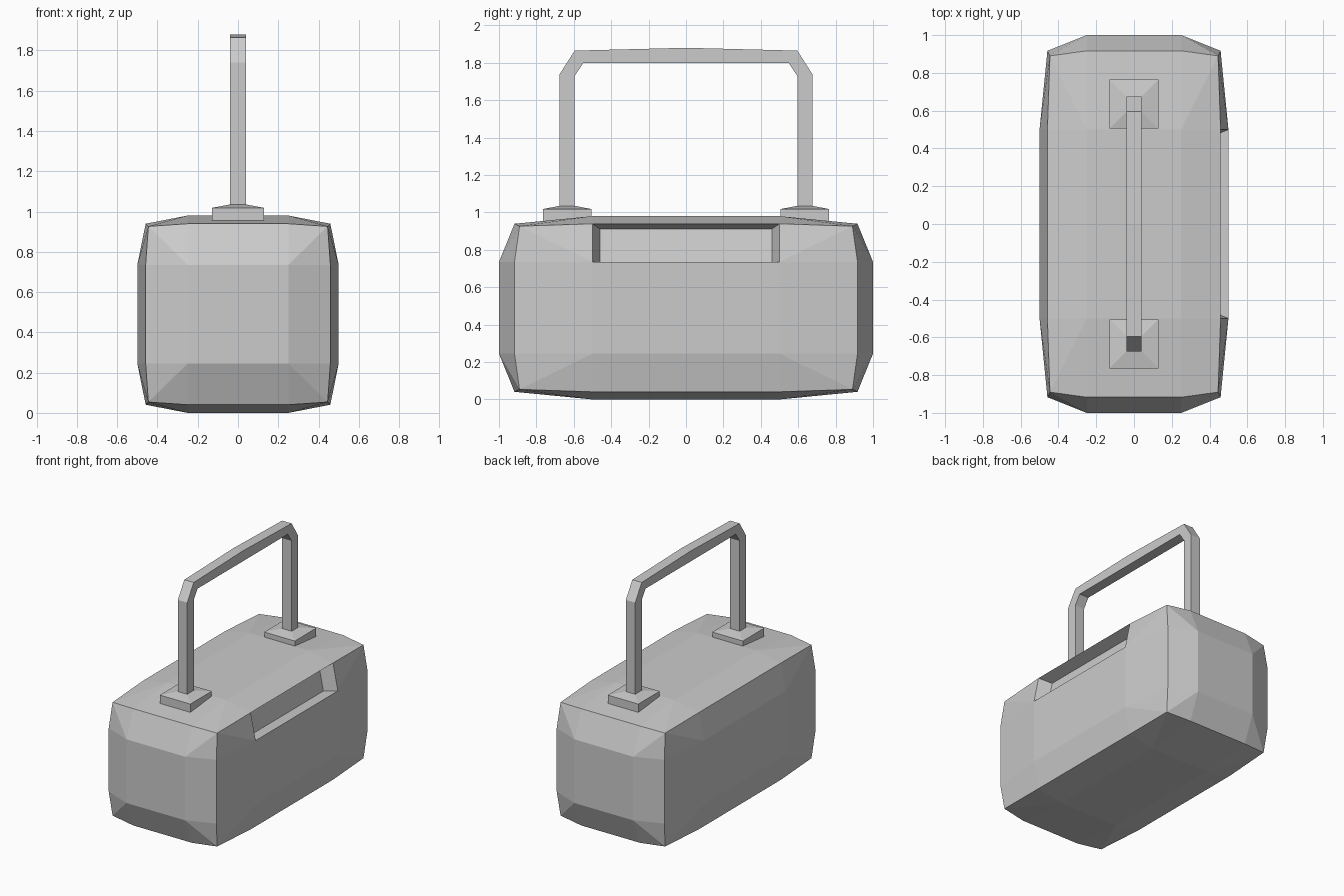
import bpy, bmesh
from mathutils import Vector

old = bpy.data.objects.get("Cube")
if old:
    bpy.data.objects.remove(old)

grey = bpy.data.materials.new("plain_grey")
grey.use_nodes = True
grey.diffuse_color = (0.6, 0.6, 0.6, 1)
grey.node_tree.nodes["Principled BSDF"].inputs["Base Color"].default_value = (0.6, 0.6, 0.6, 1)


def finish(bm, name):
    bmesh.ops.recalc_face_normals(bm, faces=bm.faces[:])
    mesh = bpy.data.meshes.new(name)
    bm.to_mesh(mesh)
    bm.free()
    mesh.materials.append(grey)
    obj = bpy.data.objects.new(name, mesh)
    bpy.context.collection.objects.link(obj)
    return obj


def bridge(bm, ring_a, ring_b):
    n = len(ring_a)
    for i in range(n):
        j = (i + 1) % n
        bm.faces.new((ring_a[i], ring_a[j], ring_b[j], ring_b[i]))


# Body: a three-by-three panelled box whose edges and corners are pulled in
HALF = Vector((0.5, 1.0, 0.49))
PULL = {1: 1.0, 2: 0.917, 3: 0.89}
STEPS = (-1, -0.5, 0.5, 1)

bm = bmesh.new()
verts = {}


def body_vert(key):
    if key not in verts:
        outer = PULL[sum(abs(c) == 1 for c in key)]
        co = [c * (outer if abs(c) == 1 else 1) * h for c, h in zip(key, HALF)]
        verts[key] = bm.verts.new((co[0], co[1], co[2] + HALF.z))
    return verts[key]


recess_face = None
for axis in range(3):
    for side in (-1, 1):
        for i in range(3):
            for j in range(3):
                keys = []
                for a, b in ((i, j), (i + 1, j), (i + 1, j + 1), (i, j + 1)):
                    key = [STEPS[a], STEPS[b]]
                    key.insert(axis, side)
                    keys.append(tuple(key))
                quad = [body_vert(k) for k in keys]
                if i != 1 and j != 1:
                    # Corner panels fold from the inner point to the box corner
                    s = 0 if i == j else 1
                    q = quad[s:] + quad[:s]
                    bm.faces.new((q[0], q[1], q[2]))
                    bm.faces.new((q[0], q[2], q[3]))
                else:
                    face = bm.faces.new(quad)
                    if axis == 0 and side == 1 and i == 1 and j == 2:
                        recess_face = face

# Recess: upper panel of the left side sunk inward and slightly narrowed
rim = list(recess_face.verts)
centre = recess_face.calc_center_median()
recess_face.normal_update()
normal = recess_face.normal.copy()
if normal.x < 0:
    normal.negate()
bm.faces.remove(recess_face)
inner = [bm.verts.new(centre + (v.co - centre) * 0.92 - normal * 0.095) for v in rim]
bridge(bm, rim, inner)
bm.faces.new(inner)
finish(bm, "body")


# Handle feet: square plates with a shallow pyramid top
def foot(name, y):
    bm = bmesh.new()
    rings = []
    for half, z in ((0.13, 0.95), (0.13, 1.018), (0.04, 1.035)):
        rings.append([bm.verts.new((sx * half, y + sy * half, z))
                      for sx, sy in ((-1, -1), (1, -1), (1, 1), (-1, 1))])
    bridge(bm, rings[0], rings[1])
    bridge(bm, rings[1], rings[2])
    bm.faces.new(rings[0])
    bm.faces.new(rings[2])
    finish(bm, name)


foot("front_foot", -0.635)
foot("back_foot", 0.635)

# Handle: square bar following an arch with cut corners, as (y, z) pairs
outer = [(0.675, 1.02), (0.675, 1.74), (0.595, 1.865), (0, 1.88)]
under = [(0.595, 1.02), (0.595, 1.73), (0.548, 1.8), (0, 1.8)]


def mirrored(path):
    return [(-y, z) for y, z in path] + path[-2::-1]


bm = bmesh.new()
sections = []
for (yo, zo), (yi, zi) in zip(mirrored(outer), mirrored(under)):
    sections.append([bm.verts.new(p) for p in (
        (-0.04, yo, zo), (0.04, yo, zo), (0.04, yi, zi), (-0.04, yi, zi))])
for a, b in zip(sections, sections[1:]):
    bridge(bm, a, b)
bm.faces.new(sections[0])
bm.faces.new(sections[-1])
finish(bm, "handle")
